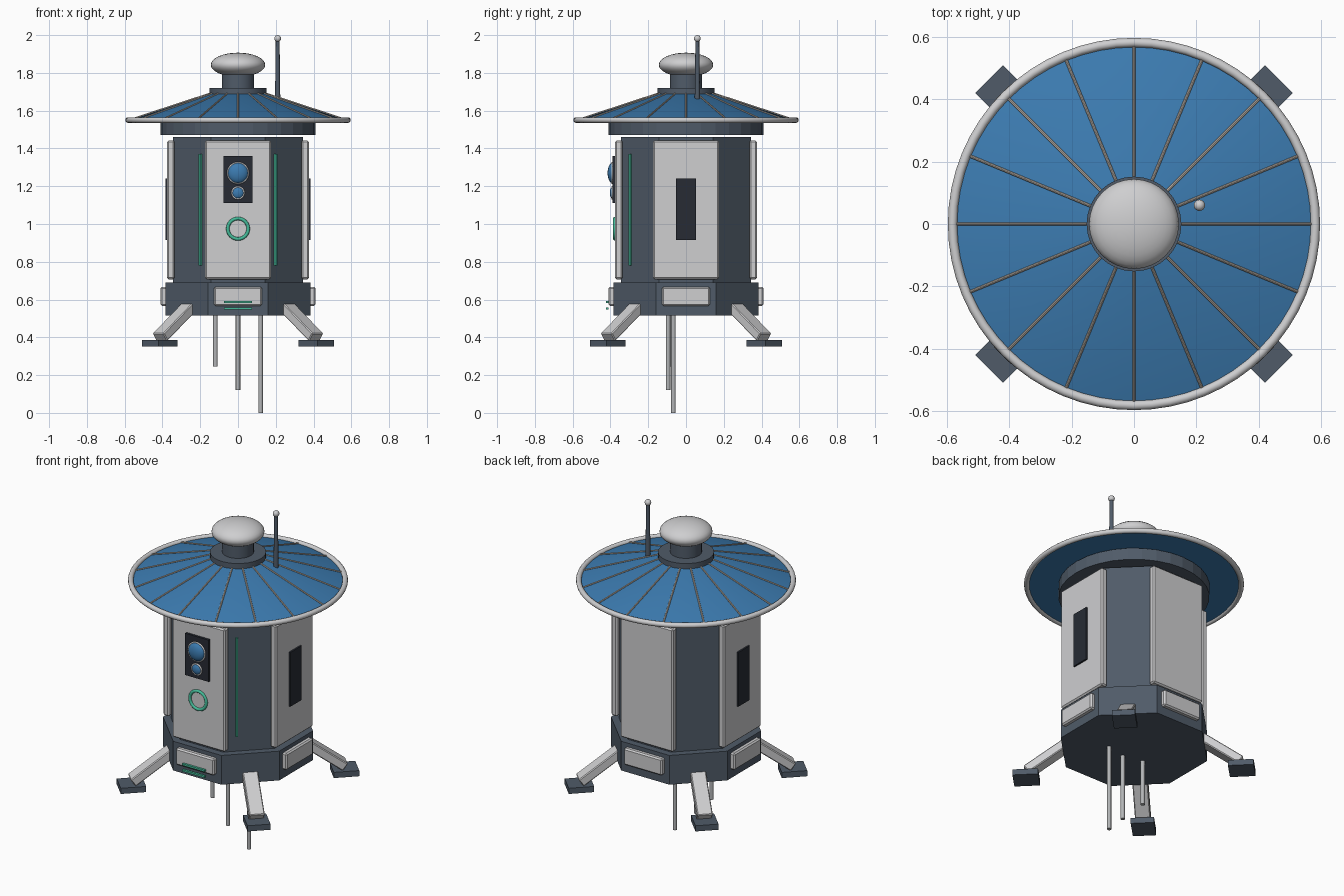
import bpy, bmesh
from math import pi, cos, sin, atan2
from mathutils import Matrix, Vector

if "Cube" in bpy.data.objects:
    bpy.data.objects.remove(bpy.data.objects["Cube"])


def material(name, r, g, b):
    m = bpy.data.materials.new(name)
    m.use_nodes = True
    m.diffuse_color = (r, g, b, 1)
    m.node_tree.nodes["Principled BSDF"].inputs["Base Color"].default_value = (r, g, b, 1)
    return m


WHITE = material("off white", 0.62, 0.62, 0.63)
SLATE = material("slate grey", 0.08, 0.105, 0.14)
BLACK = material("near black", 0.02, 0.024, 0.034)
BLUE = material("solar blue", 0.045, 0.2, 0.44)
GREEN = material("glow green", 0.06, 0.5, 0.32)
METAL = material("warm metal", 0.5, 0.45, 0.4)
ROD = material("rod grey", 0.45, 0.46, 0.47)


def finish(name, bm, mat, smooth=False, matrix=None):
    if matrix:
        bm.transform(matrix)
    mesh = bpy.data.meshes.new(name)
    bm.to_mesh(mesh)
    bm.free()
    mesh.materials.append(mat)
    ob = bpy.data.objects.new(name, mesh)
    bpy.context.collection.objects.link(ob)
    if smooth:
        bpy.ops.object.select_all(action='DESELECT')
        ob.select_set(True)
        bpy.context.view_layer.objects.active = ob
        bpy.ops.object.shade_smooth_by_angle(angle=0.6)
    return ob


def box(name, size, loc, mat, turn=0, bevel=0, tilt=0):
    """Box placed at loc, tilted about y, then turned about the z axis."""
    bm = bmesh.new()
    bmesh.ops.create_cube(bm, size=1)
    bm.transform(Matrix.Diagonal((*size, 1)))
    if bevel:
        bmesh.ops.bevel(bm, geom=bm.edges[:], offset=bevel, segments=1, affect='EDGES')
    place = Matrix.Rotation(turn, 4, 'Z') @ Matrix.Translation(loc) @ Matrix.Rotation(tilt, 4, 'Y')
    return finish(name, bm, mat, matrix=place)


def tube(name, r1, r2, a, b, mat, sides=24, smooth=True, spin=0):
    """Closed cylinder or cone from point a to point b."""
    a, b = Vector(a), Vector(b)
    bm = bmesh.new()
    bmesh.ops.create_cone(bm, cap_ends=True, segments=sides, radius1=r1, radius2=r2, depth=(b - a).length)
    rot = (b - a).to_track_quat('Z', 'Y').to_matrix().to_4x4()
    place = Matrix.Translation((a + b) / 2) @ rot @ Matrix.Rotation(spin, 4, 'Z')
    return finish(name, bm, mat, smooth, place)


def ball(name, scale, loc, mat):
    bm = bmesh.new()
    bmesh.ops.create_uvsphere(bm, u_segments=32, v_segments=16, radius=1)
    return finish(name, bm, mat, True, Matrix.Translation(loc) @ Matrix.Diagonal((*scale, 1)))


def ring(name, major, minor, loc, mat, upright=False, steps=48):
    bm = bmesh.new()
    cs = [bm.verts.new((major + minor * cos(i * pi / 6), 0, minor * sin(i * pi / 6))) for i in range(12)]
    edges = [bm.edges.new((cs[i], cs[i - 1])) for i in range(12)]
    bmesh.ops.spin(bm, geom=cs + edges, cent=(0, 0, 0), axis=(0, 0, 1), angle=2 * pi, steps=steps)
    bmesh.ops.remove_doubles(bm, verts=bm.verts[:], dist=1e-5)
    bmesh.ops.recalc_face_normals(bm, faces=bm.faces[:])
    rot = Matrix.Rotation(pi / 2 if upright else 0, 4, 'X')
    return finish(name, bm, mat, True, Matrix.Translation(loc) @ rot)


def octagon(name, apothem, z1, z2, mat):
    r = apothem / cos(pi / 8)
    return tube(name, r, r, (0, 0, z1), (0, 0, z2), mat, 8, False, pi / 8)


# Octagonal hull
octagon("base", 0.385, 0.515, 0.69, SLATE)
octagon("hull", 0.345, 0.69, 1.46, SLATE)
tube("roof_collar", 0.41, 0.41, (0, 0, 1.47), (0, 0, 1.54), SLATE, 32, False)

# Cladding on the four main sides
for i, side in enumerate(("left", "back", "right", "front")):
    turn = i * pi / 2
    box(side + "_panel", (0.04, 0.35, 0.735), (0.355, 0, 1.075), WHITE, turn, 0.008)
    box(side + "_base_panel", (0.04, 0.254, 0.1), (0.39, 0, 0.617), WHITE, turn, 0.008)
for i in (0, 2):
    box("side_window", (0.012, 0.106, 0.325), (0.379, 0, 1.078), BLACK, i * pi / 2)

# Legs and feet on the diagonals
top, foot = Vector((0.36, 0, 0.565)), Vector((0.585, 0, 0.4))
slope = atan2(top.z - foot.z, foot.x - top.x)
for i in range(4):
    turn = pi / 4 + i * pi / 2
    box("leg", ((foot - top).length, 0.085, 0.05), (top + foot) / 2, WHITE, turn, 0.005, slope)
    box("foot", (0.14, 0.127, 0.034), (0.587, 0, 0.369), SLATE, turn)

# Roof cone with ribs and rim
tube("roof", 0.585, 0.14, (0, 0, 1.545), (0, 0, 1.692), BLUE, 64)
ring("roof_rim", 0.582, 0.015, (0, 0, 1.55), WHITE, steps=64)
for i in range(16):
    c, s = cos(i * pi / 8), sin(i * pi / 8)
    tube("roof_rib", 0.005, 0.005, (0.15 * c, 0.15 * s, 1.69), (0.57 * c, 0.57 * s, 1.552), METAL, 8)

# Top cap and antenna
tube("cap_collar", 0.152, 0.152, (0, 0, 1.68), (0, 0, 1.72), SLATE, 32)
tube("cap_neck", 0.086, 0.086, (0, 0, 1.71), (0, 0, 1.81), SLATE, 32)
ball("cap_dome", (0.144, 0.144, 0.064), (0, 0, 1.843), WHITE)
tube("antenna", 0.014, 0.01, (0.21, 0.06, 1.66), (0.21, 0.06, 1.98), SLATE, 12)
ball("antenna_tip", (0.018,) * 3, (0.21, 0.06, 1.982), WHITE)

# Front sensor plate with two lenses
box("sensor_plate", (0.016, 0.156, 0.25), (0.381, 0, 1.235), BLACK, -pi / 2)
for z, r in ((1.27, 0.054), (1.165, 0.031)):
    ball("lens", (r, r * 0.5, r), (0, -0.388, z), BLUE)
    ring("lens_rim", r, 0.005, (0, -0.39, z), WHITE, True)

# Green lights
ring("light_ring", 0.054, 0.009, (0, -0.377, 0.975), GREEN, True)
for turn in (-pi / 4, -3 * pi / 4):
    shift = -0.068 if turn > -pi / 2 else 0.068
    box("light_strip", (0.02, 0.012, 0.59), (0.348, shift, 1.075), GREEN, turn)
for z in (0.588, 0.552):
    box("base_light", (0.014, 0.15, 0.011), (0.416, 0, z), GREEN, -pi / 2)

# Sampling rods below the base
for x, y, z in ((-0.12, -0.07, 0.245), (0, -0.095, 0.12), (0.12, -0.067, 0)):
    tube("sampling_rod", 0.012, 0.012, (x, y, z), (x, y, 0.53), ROD, 12)
